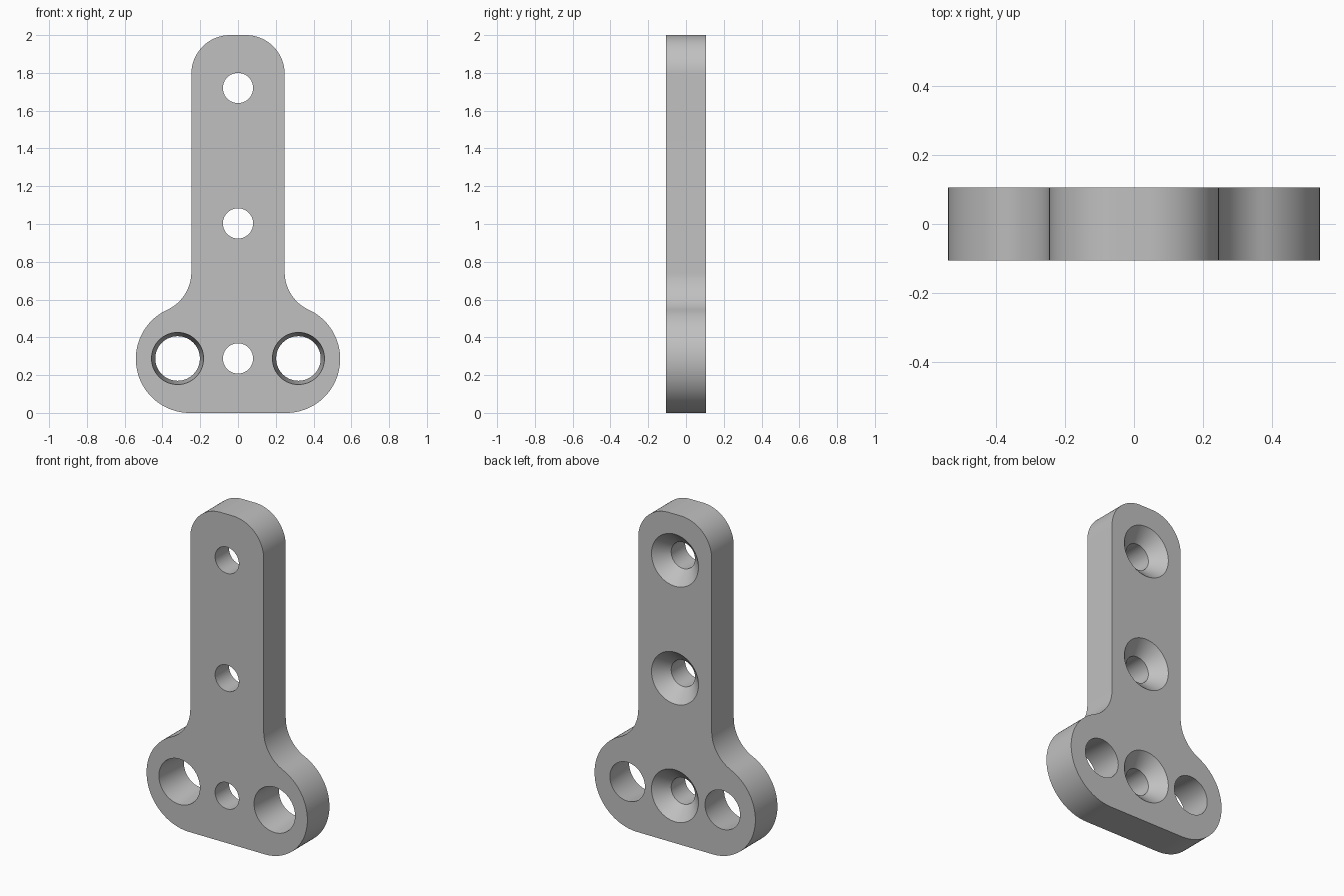
import bpy, bmesh
from math import sin, cos, pi, asin, sqrt

cube = bpy.data.objects.get("Cube")
if cube:
    bpy.data.objects.remove(cube, do_unlink=True)

HALF_T = 0.106       # half thickness
STEM = 0.247         # half width of the stem
TOP_R = 0.205        # rounded stem corners
LOBE_R = 0.286       # rounded foot lobes
LOBE_X = 0.541 - LOBE_R
FILLET_R = 0.22      # concave blend between stem and foot

grey = bpy.data.materials.new("plain grey")
grey.use_nodes = True
grey.diffuse_color = (0.53, 0.53, 0.53, 1)
grey.node_tree.nodes["Principled BSDF"].inputs["Base Color"].default_value = grey.diffuse_color


def arc(cx, cz, r, start, end, steps):
    angles = [start + (end - start) * i / steps for i in range(steps + 1)]
    return [(cx + r * cos(a), cz + r * sin(a)) for a in angles]


def make_object(name, bm):
    bmesh.ops.recalc_face_normals(bm, faces=bm.faces)
    mesh = bpy.data.meshes.new(name)
    bm.to_mesh(mesh)
    bm.free()
    mesh.materials.append(grey)
    obj = bpy.data.objects.new(name, mesh)
    bpy.context.collection.objects.link(obj)
    return obj


# Plate outline: right half from bottom to top, then mirrored
reach = LOBE_R + FILLET_R
tilt = asin((STEM + FILLET_R - LOBE_X) / reach)
fillet_z = LOBE_R + sqrt(reach ** 2 - (STEM + FILLET_R - LOBE_X) ** 2)
half = arc(LOBE_X, LOBE_R, LOBE_R, -pi / 2, pi / 2 - tilt, 40)
half += arc(STEM + FILLET_R, fillet_z, FILLET_R, 1.5 * pi - tilt, pi, 16)[1:]
half += arc(STEM - TOP_R, 2 - TOP_R, TOP_R, 0, pi / 2, 24)
outline = half + [(-x, z) for x, z in reversed(half)]

bm = bmesh.new()
face = bm.faces.new([bm.verts.new((x, -HALF_T, z)) for x, z in outline])
side = bmesh.ops.extrude_face_region(bm, geom=[face])["geom"]
moved = [v for v in side if isinstance(v, bmesh.types.BMVert)]
bmesh.ops.translate(bm, verts=moved, vec=(0, 2 * HALF_T, 0))
plate = make_object("mounting_plate", bm)


def cut_hole(x, z, profile, sides=64):
    """Subtract a turned shape given as (y, radius) pairs, front to back."""
    cutter_bm = bmesh.new()
    rings = [[cutter_bm.verts.new((px, y, pz))
              for px, pz in arc(x, z, r, 0, 2 * pi, sides)[:-1]]
             for y, r in profile]
    for a, b in zip(rings, rings[1:]):
        for i in range(sides):
            j = (i + 1) % sides
            cutter_bm.faces.new((a[i], a[j], b[j], b[i]))
    cutter_bm.faces.new(rings[0])
    cutter_bm.faces.new(rings[-1])
    cutter = make_object("hole_cutter", cutter_bm)
    cutter.hide_render = True
    mod = plate.modifiers.new("hole", "BOOLEAN")
    mod.operation = "DIFFERENCE"
    mod.solver = "EXACT"
    mod.object = cutter
    bpy.context.view_layer.objects.active = plate
    bpy.ops.object.modifier_apply(modifier=mod.name)
    bpy.data.objects.remove(cutter, do_unlink=True)


# Screw holes, countersunk from the back
OVER = 0.02
for z in (0.288, 1.003, 1.72):
    cut_hole(0, z, [(-HALF_T - OVER, 0.08), (HALF_T - 0.078, 0.08),
                    (HALF_T + OVER, 0.158 + OVER)])

# Large holes, tapering towards the back
slope = (0.138 - 0.118) / (2 * HALF_T)
for x in (-0.32, 0.32):
    cut_hole(x, 0.288, [(-HALF_T - OVER, 0.138 + slope * OVER),
                        (HALF_T + OVER, 0.118 - slope * OVER)])

# Smooth the curved walls, keep the rims crisp
bpy.ops.object.select_all(action="DESELECT")
plate.select_set(True)
bpy.context.view_layer.objects.active = plate
bpy.ops.object.shade_smooth_by_angle(angle=pi / 6)
